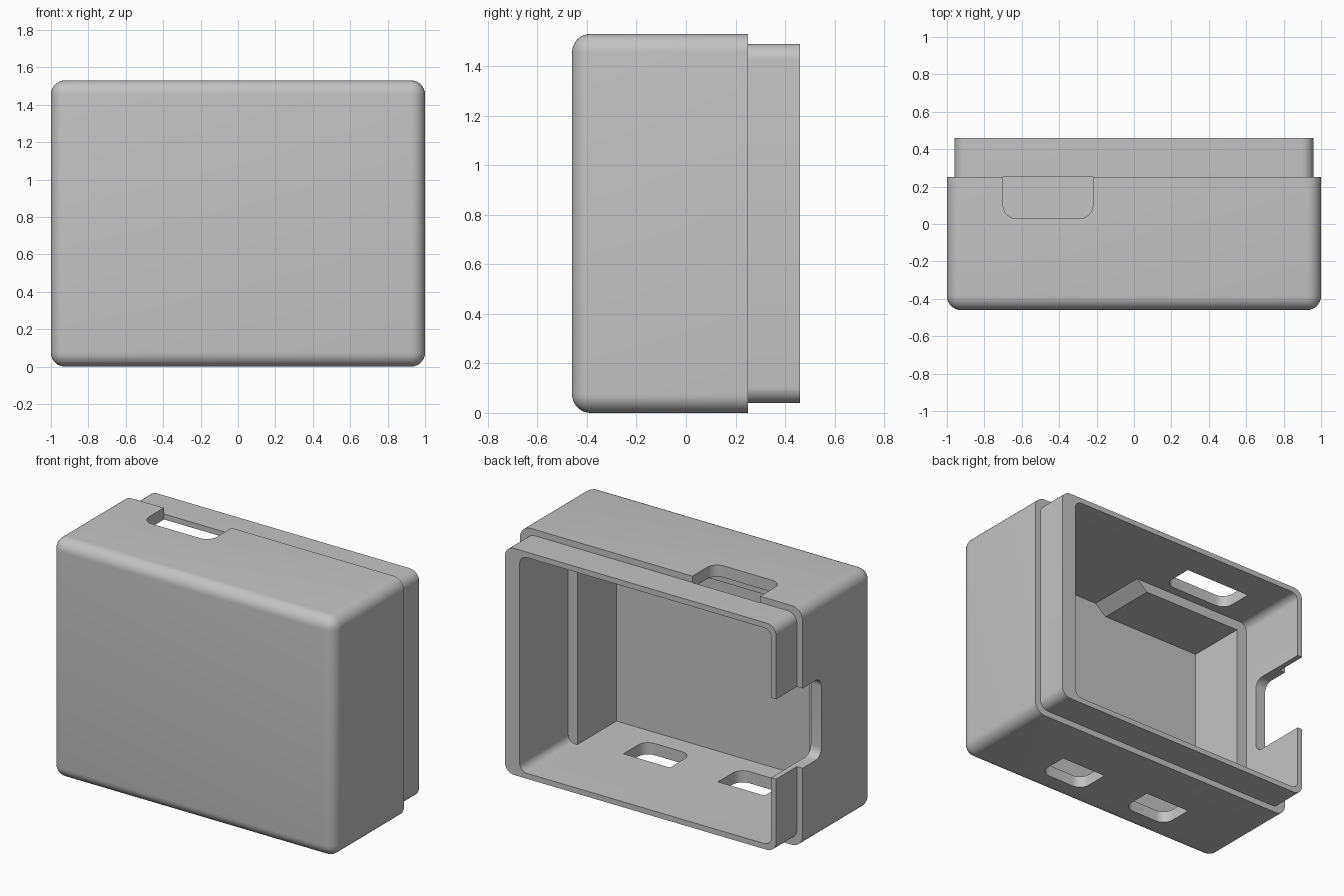
import bpy, bmesh, math
from mathutils import Vector

cube = bpy.data.objects.get("Cube")
if cube:
    bpy.data.objects.remove(cube, do_unlink=True)

grey = bpy.data.materials.new("plain grey")
grey.use_nodes = True
colour = (0.55, 0.55, 0.55, 1)
grey.diffuse_color = colour
grey.node_tree.nodes["Principled BSDF"].inputs["Base Color"].default_value = colour


def rounded(u0, u1, v0, v1, r_low, r_high, steps=8):
    """Rectangle outline with one radius on the low-v corners, one on the high-v."""
    pts = []
    for u, v, su, sv, start, r in ((u0, v0, 1, 1, 180, r_low), (u1, v0, -1, 1, 270, r_low),
                                   (u1, v1, -1, -1, 0, r_high), (u0, v1, 1, -1, 90, r_high)):
        if r == 0:
            pts.append((u, v))
            continue
        for i in range(steps + 1):
            a = math.radians(start + 90 * i / steps)
            pts.append((u + su * r + r * math.cos(a), v + sv * r + r * math.sin(a)))
    return pts


def prism(name, pts, axis, lo, hi):
    """Extrude an outline along x, y or z."""
    place = {"x": lambda u, v, w: (w, u, v),
             "y": lambda u, v, w: (u, w, v),
             "z": lambda u, v, w: (u, v, w)}[axis]
    bm = bmesh.new()
    face = bm.faces.new([bm.verts.new(place(u, v, lo)) for u, v in pts])
    out = bmesh.ops.extrude_face_region(bm, geom=[face])
    moved = [g for g in out["geom"] if isinstance(g, bmesh.types.BMVert)]
    bmesh.ops.translate(bm, verts=moved, vec=Vector(place(0, 0, hi - lo)))
    bmesh.ops.recalc_face_normals(bm, faces=bm.faces[:])
    return finish(name, bm)


def finish(name, bm):
    mesh = bpy.data.meshes.new(name)
    bm.to_mesh(mesh)
    bm.free()
    mesh.materials.append(grey)
    obj = bpy.data.objects.new(name, mesh)
    bpy.context.collection.objects.link(obj)
    return obj


def combine(target, other, operation):
    other.hide_render = True
    mod = target.modifiers.new(other.name, "BOOLEAN")
    mod.operation, mod.object, mod.solver = operation, other, "EXACT"
    bpy.context.view_layer.objects.active = target
    bpy.ops.object.modifier_apply(modifier=mod.name)
    bpy.data.objects.remove(other, do_unlink=True)


# Outer case: all edges rounded except the back rim
bm = bmesh.new()
bmesh.ops.create_cube(bm, size=1)
for v in bm.verts:
    v.co = (v.co.x * 2, v.co.y * 0.71 - 0.105, (v.co.z + 0.5) * 1.53)
soft = [e for e in bm.edges if min(v.co.y for v in e.verts) < 0]
bmesh.ops.bevel(bm, geom=soft, offset=0.075, segments=8, profile=0.5,
                affect="EDGES", clamp_overlap=True)
case = finish("case_shell", bm)

# Inset lip at the back
lip = prism("back_lip", rounded(-0.96, 0.96, 0.04, 1.49, 0.065, 0.065), "y", 0.1, 0.46)
combine(case, lip, "UNION")

# Wide opening, then the deeper pocket with its ceiling ledge
cutters = [
    prism("opening", rounded(-0.925, 0.855, 0.075, 1.455, 0.05, 0.05), "y", -0.03, 0.6),
    prism("deep_pocket", [(0.79, 0.075), (0.79, 1.455), (-0.05, 1.455), (-0.13, 1.39),
                          (-0.85, 1.39), (-0.85, 0.075)], "y", -0.425, 0.1),
    # Top slot, side notch and the pair of floor slots
    prism("top_slot", rounded(-0.7, -0.22, 0.03, 0.252, 0.07, 0), "z", 1.4, 1.6),
    prism("side_notch", [(y, z) for z, y in rounded(0.51, 1.02, 0.06, 0.6, 0.06, 0)],
          "x", -1.1, -0.88),
]
for side, x in (("left", 0.335), ("right", -0.335)):
    cutters.append(prism(side + "_floor_slot",
                         rounded(x - 0.165, x + 0.165, -0.3, -0.08, 0.07, 0), "z", -0.1, 0.2))
for cutter in cutters:
    combine(case, cutter, "DIFFERENCE")

# Smooth the fillets, keep the edges crisp
bpy.ops.object.select_all(action="DESELECT")
case.select_set(True)
bpy.context.view_layer.objects.active = case
bpy.ops.object.shade_smooth_by_angle(angle=math.radians(30))
